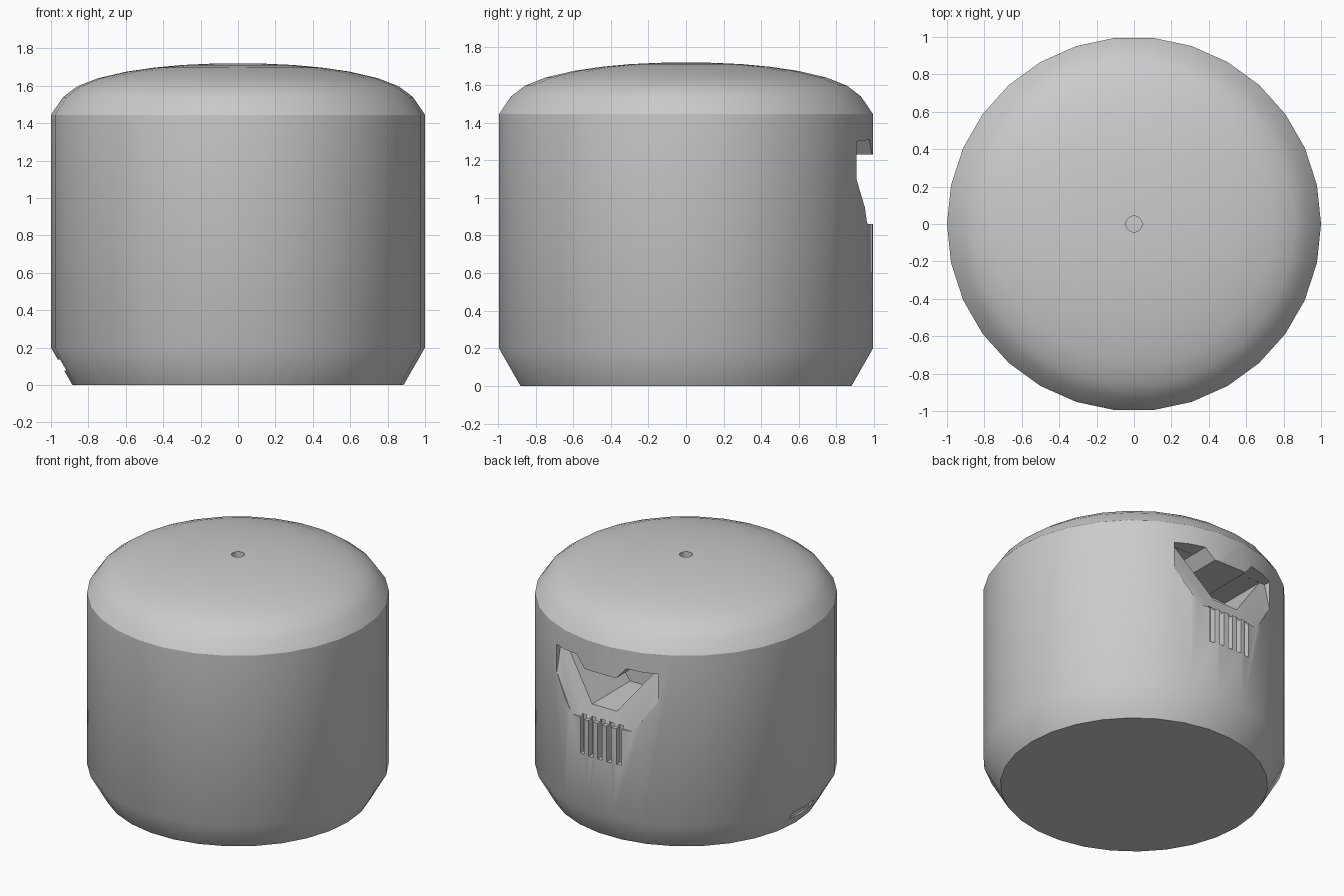
import bpy, bmesh, math

cube = bpy.data.objects.get("Cube")
if cube:
    bpy.data.objects.remove(cube, do_unlink=True)

SIDES = 30

grey = bpy.data.materials.new("light grey")
grey.use_nodes = True
grey.diffuse_color = (0.6, 0.6, 0.6, 1)
bsdf = next(n for n in grey.node_tree.nodes if n.type == 'BSDF_PRINCIPLED')
bsdf.inputs["Base Color"].default_value = grey.diffuse_color


def make_object(name, bm):
    bmesh.ops.recalc_face_normals(bm, faces=bm.faces)
    mesh = bpy.data.meshes.new(name)
    bm.to_mesh(mesh)
    bm.free()
    mesh.materials.append(grey)
    obj = bpy.data.objects.new(name, mesh)
    bpy.context.collection.objects.link(obj)
    return obj


def lathe(bm, profile, sides):
    """Closed solid of revolution from (radius, height) pairs, bottom to top."""
    rings = [[bm.verts.new((r * math.cos(math.tau * i / sides),
                            r * math.sin(math.tau * i / sides), z))
              for i in range(sides)] for r, z in profile]
    for low, high in zip(rings, rings[1:]):
        for i in range(sides):
            j = (i + 1) % sides
            bm.faces.new((low[i], low[j], high[j], high[i]))
    bm.faces.new(rings[0])
    bm.faces.new(rings[-1])


def prism(bm, outline, depth):
    """Solid from an (x, z) outline, reaching from outside the back to y = depth(z)."""
    outer = [bm.verts.new((x, 1.1, z)) for x, z in outline]
    inner = [bm.verts.new((x, depth(z), z)) for x, z in outline]
    n = len(outline)
    for i in range(n):
        j = (i + 1) % n
        bm.faces.new((outer[i], outer[j], inner[j], inner[i]))
    bm.faces.new(outer)
    bm.faces.new(inner)


def mirrored(half):
    return half + [(-x, z) for x, z in reversed(half)]


# Body: chamfered foot, straight wall and shallow dome
bm = bmesh.new()
lathe(bm, [(0.885, 0), (1, 0.2), (1, 1.445), (0.935, 1.54), (0.86, 1.597),
           (0.75, 1.64), (0.6, 1.675), (0.45, 1.697), (0.3, 1.711),
           (0.15, 1.718), (0.06, 1.72)], SIDES)
body = make_object("pot_body", bm)

cutters = []

# Hole in the middle of the dome
bm = bmesh.new()
lathe(bm, [(0.043, 1.6), (0.043, 1.8)], 20)
cutters.append(make_object("top_hole_cutter", bm))

# Sloped recess on the back, with a tab hanging from its upper edge
tab = [(0.2, 1.31), (0.13, 1.23)]
bm = bmesh.new()
prism(bm, mirrored([(0.25, 0.86), (0.41, 1.1), (0.41, 1.3)] + tab),
      lambda z: 1.18 - 0.25 * z)
cutters.append(make_object("recess_cutter", bm))

# Deep tapered pocket inside the recess
bm = bmesh.new()
prism(bm, mirrored([(0.1, 0.96), (0.365, 1.3)] + tab), lambda z: 0.5)
cutters.append(make_object("pocket_cutter", bm))

# Five vent slots below the recess
bm = bmesh.new()
for k in range(-2, 3):
    x, w = k * 0.074, 0.018
    prism(bm, [(x - w, 0.6), (x + w, 0.6), (x + w, 0.88), (x - w, 0.88)],
          lambda z: 0.945)
cutters.append(make_object("vent_cutter", bm))

# Narrow slot in the foot on the right side
bm = bmesh.new()
bmesh.ops.create_cube(bm, size=1)
for v in bm.verts:
    v.co = (-0.96 + v.co.x * 0.1, v.co.y * 0.24, 0.107 + v.co.z * 0.06)
cutters.append(make_object("foot_slot_cutter", bm))

# Cut everything out of the body
bpy.ops.object.select_all(action='DESELECT')
bpy.context.view_layer.objects.active = body
body.select_set(True)
for cutter in cutters:
    cutter.hide_render = True
    mod = body.modifiers.new(cutter.name, 'BOOLEAN')
    mod.operation = 'DIFFERENCE'
    mod.solver = 'EXACT'
    mod.object = cutter
    bpy.ops.object.modifier_apply(modifier=mod.name)
    bpy.data.objects.remove(cutter, do_unlink=True)

bpy.ops.object.shade_smooth_by_angle(angle=math.radians(33))
